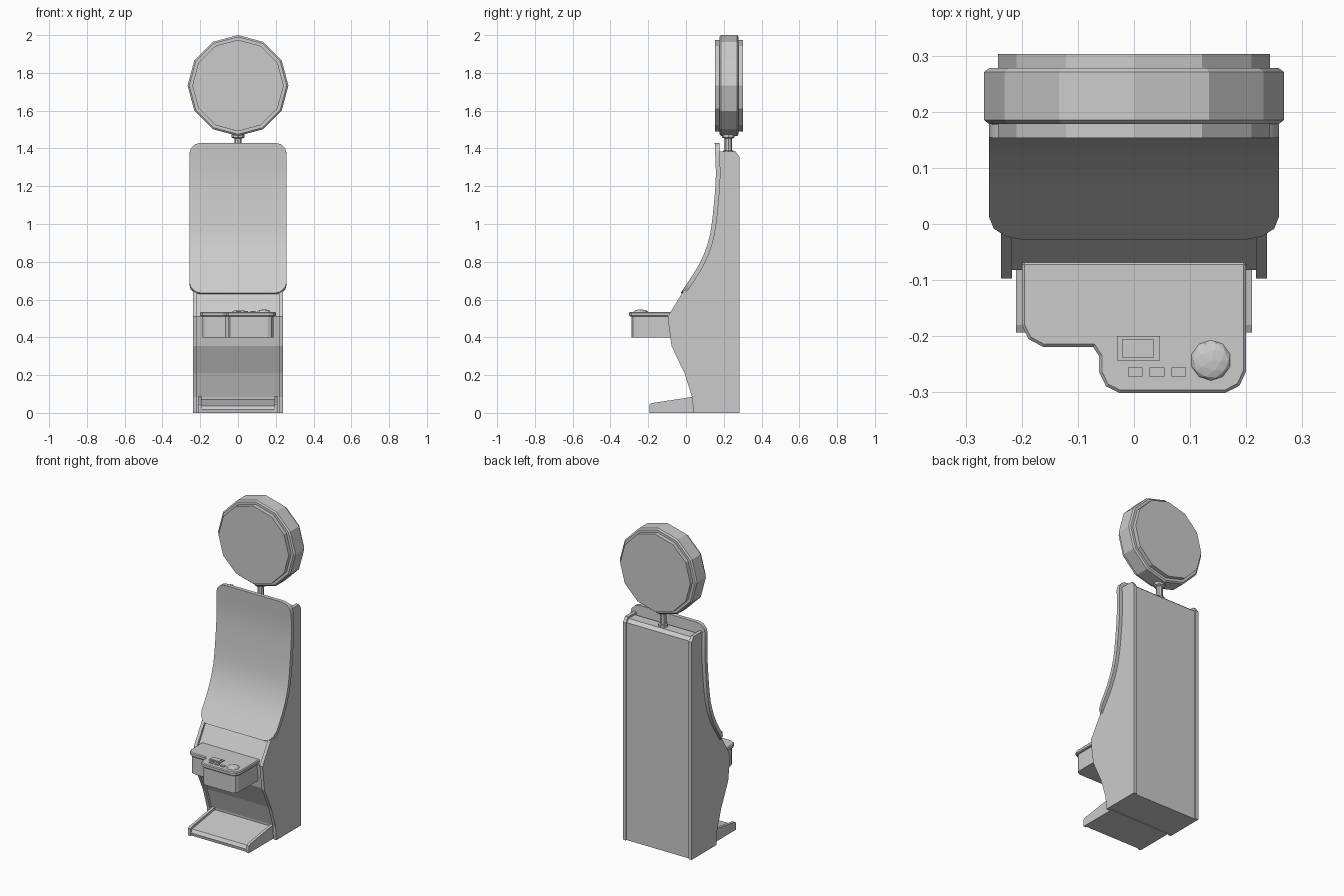
import bpy, bmesh
from math import sin, cos, pi, radians
from mathutils import Matrix

cube = bpy.data.objects.get("Cube")
if cube:
    bpy.data.objects.remove(cube, do_unlink=True)

grey = bpy.data.materials.new("plain grey")
grey.use_nodes = True
grey.diffuse_color = (0.6, 0.6, 0.6, 1)
grey.node_tree.nodes["Principled BSDF"].inputs["Base Color"].default_value = (0.6, 0.6, 0.6, 1)


def finish(name, bm, smooth=None, bevel=0):
    bmesh.ops.recalc_face_normals(bm, faces=bm.faces)
    mesh = bpy.data.meshes.new(name)
    bm.to_mesh(mesh)
    bm.free()
    mesh.materials.append(grey)
    ob = bpy.data.objects.new(name, mesh)
    bpy.context.collection.objects.link(ob)
    if bevel:
        mod = ob.modifiers.new("bevel", 'BEVEL')
        mod.width = bevel
        mod.segments = 1
        mod.limit_method = 'ANGLE'
        mod.angle_limit = radians(60)
    if smooth:
        bpy.ops.object.select_all(action='DESELECT')
        ob.select_set(True)
        bpy.context.view_layer.objects.active = ob
        bpy.ops.object.shade_smooth_by_angle(angle=radians(smooth))
    return ob


def prism(name, points, axis, a, b, **kw):
    """Extrude a flat outline along x (points are y, z) or z (points are x, y)."""
    place = (lambda p, d: (d, p[0], p[1])) if axis == 'x' else (lambda p, d: (p[0], p[1], d))
    bm = bmesh.new()
    rings = [[bm.verts.new(place(p, d)) for p in points] for d in (a, b)]
    for ring in rings:
        bm.faces.new(ring)
    n = len(points)
    for i in range(n):
        j = (i + 1) % n
        bm.faces.new((rings[0][i], rings[0][j], rings[1][j], rings[1][i]))
    return finish(name, bm, **kw)


def box(name, x0, x1, y0, y1, z0, z1, **kw):
    return prism(name, [(x0, y0), (x1, y0), (x1, y1), (x0, y1)], 'z', z0, z1, **kw)


def lathe(name, profile, sides, matrix, smooth=None):
    """Closed turned shape from (radius, height) pairs, capped at both ends."""
    bm = bmesh.new()
    rings = [[bm.verts.new((r * cos(2 * pi * i / sides), r * sin(2 * pi * i / sides), h))
              for i in range(sides)] for r, h in profile]
    for lo, hi in zip(rings, rings[1:]):
        for i in range(sides):
            j = (i + 1) % sides
            bm.faces.new((lo[i], lo[j], hi[j], hi[i]))
    bm.faces.new(rings[0])
    bm.faces.new(rings[-1])
    bmesh.ops.transform(bm, matrix=matrix, verts=bm.verts)
    return finish(name, bm, smooth)


# Cabinet: two side panels around a slightly recessed body
front = [(0.04, 0), (0.032, 0.085), (-0.008, 0.21), (-0.077, 0.355), (-0.097, 0.51),
         (-0.02, 0.635), (0.075, 0.75), (0.125, 0.86), (0.152, 0.98), (0.168, 1.13),
         (0.176, 1.25), (0.178, 1.385)]
back = [(0.262, 1.385), (0.283, 1.355), (0.283, 0)]
for side, s in (("left", 1), ("right", -1)):
    prism(side + "_side_panel", front + back, 'x', s * 0.217, s * 0.237)
body = [(y + 0.015, min(z, 1.373)) for y, z in front]
body += [(y - 0.008, min(z, 1.373)) for y, z in back]
prism("cabinet_body", body, 'x', -0.217, 0.217)

# Curved screen with clipped round corners
path = [(-0.028, 0.635), (0.066, 0.78), (0.106, 0.87), (0.130, 0.96),
        (0.150, 1.13), (0.158, 1.26), (0.152, 1.43)]


def curve_y(z):
    i = 0
    while i < len(path) - 2 and z > path[i + 1][1]:
        i += 1
    slope = lambda k: ((path[min(k + 1, len(path) - 1)][0] - path[max(k - 1, 0)][0])
                       / (path[min(k + 1, len(path) - 1)][1] - path[max(k - 1, 0)][1]))
    (y0, z0), (y1, z1) = path[i], path[i + 1]
    d = z1 - z0
    t = (z - z0) / d
    return ((2 * t**3 - 3 * t**2 + 1) * y0 + (t**3 - 2 * t**2 + t) * d * slope(i)
            + (3 * t**2 - 2 * t**3) * y1 + (t**3 - t**2) * d * slope(i + 1))


z_low, z_high, half, corner, steps = path[0][1], path[-1][1], 0.258, 0.06, 3
arc = [(corner * (1 - sin(a)), corner * (1 - cos(a)))
       for a in (pi / 2 * k / steps for k in range(steps + 1))]
low_rows = [(z_low + dz, half - dx) for dx, dz in arc]
high_rows = [(z_high - dz, half - dx) for dx, dz in reversed(arc)]
z_a, z_b = z_low + corner, z_high - corner
rows = low_rows + [(z_a + (z_b - z_a) * k / 14, half) for k in range(1, 14)] + high_rows
bm = bmesh.new()
grid = []
for z, w in rows:
    y = curve_y(z)
    tilt = (curve_y(min(z + 0.01, z_high)) - curve_y(max(z - 0.01, z_low))) / 0.02
    length = (1 + tilt * tilt) ** 0.5
    by, bz = y + 0.024 / length, z - 0.024 * tilt / length
    if z > z_b:
        bz = z
    grid.append([bm.verts.new(c) for c in ((-w, y, z), (w, y, z), (w, by, bz), (-w, by, bz))])
for lo, hi in zip(grid, grid[1:]):
    for i in range(4):
        j = (i + 1) % 4
        bm.faces.new((lo[i], lo[j], hi[j], hi[i]))
bm.faces.new(grid[0])
bm.faces.new(grid[-1])
finish("curved_screen", bm, smooth=30)

# Button deck: overhanging top plate on a smaller box
deck = [(-0.2, -0.067), (0.2, -0.067), (0.2, -0.262), (0.188, -0.288), (0.163, -0.301),
        (-0.026, -0.301), (-0.05, -0.289), (-0.062, -0.264), (-0.062, -0.236),
        (-0.073, -0.219), (-0.162, -0.219), (-0.188, -0.205), (-0.2, -0.18)]
prism("deck_top", deck, 'z', 0.51, 0.535, bevel=0.005)
inner = [(-0.187, 0.0), (0.187, 0.0), (0.187, -0.262), (0.178, -0.28), (0.16, -0.289),
         (-0.022, -0.289), (-0.042, -0.28), (-0.05, -0.262), (-0.05, -0.22),
         (-0.066, -0.207), (-0.16, -0.207), (-0.178, -0.197), (-0.187, -0.18)]
prism("deck_box", inner, 'z', 0.4, 0.51)

# Deck controls
box("display_frame", -0.03, 0.046, -0.243, -0.2, 0.53, 0.54)
box("display_panel", -0.021, 0.036, -0.238, -0.206, 0.54, 0.543)
for k in range(3):
    x = 0.002 + 0.039 * k
    box("small_button_%d" % (k + 1), x - 0.013, x + 0.013, -0.272, -0.256, 0.53, 0.54)
bm = bmesh.new()
bmesh.ops.create_icosphere(bm, subdivisions=2, radius=0.036,
                           matrix=Matrix.Translation((0.137, -0.243, 0.535))
                           @ Matrix.Diagonal((1, 1, 0.35, 1)))
finish("round_button", bm)

# Footrest: sloping plate between two cheeks
cheek = [(-0.193, 0), (-0.193, 0.045), (-0.18, 0.052), (0.05, 0.087), (0.05, 0)]
for side, s in (("left", 1), ("right", -1)):
    prism(side + "_footrest_cheek", cheek, 'x', s * 0.193, s * 0.21)
plate = [(-0.185, 0), (-0.188, 0.018), (-0.175, 0.037), (0.05, 0.072), (0.05, 0)]
prism("footrest_plate", plate, 'x', -0.193, 0.193)

# Pole and twelve-sided topper
pole = [(0.028, 1.365), (0.028, 1.388), (0.019, 1.39), (0.019, 1.452),
        (0.034, 1.458), (0.034, 1.485)]
lathe("sign_pole", pole, 8, Matrix.Translation((0, 0.224, 0)), smooth=30)
drum = [(0.242, -0.075), (0.242, -0.05), (0.258, -0.05), (0.267, -0.043),
        (0.267, 0.043), (0.258, 0.05), (0.242, 0.05), (0.242, 0.075)]
lathe("round_sign", drum, 12,
      Matrix.Translation((0, 0.228, 1.733)) @ Matrix.Rotation(pi / 2, 4, 'X'))
